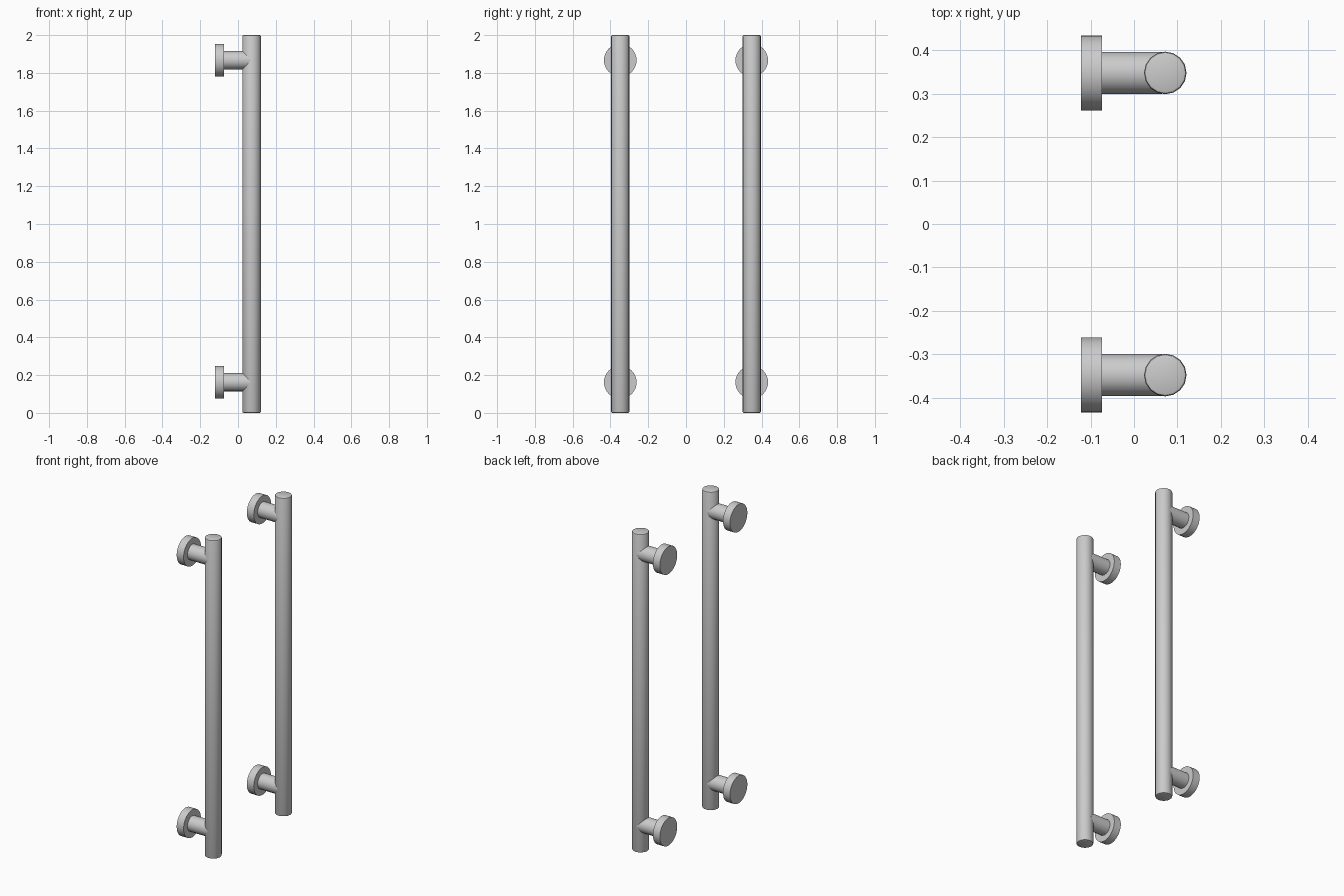
import bpy
from math import pi

if "Cube" in bpy.data.objects:
    bpy.data.objects.remove(bpy.data.objects["Cube"])

BAR_X, BAR_R = 0.072, 0.049
FLANGE_R, STEM_R = 0.0865, 0.0485


def cylinder(name, radius, length, location, sides, along_x=False, bevel=0):
    rotation = (0, pi / 2, 0) if along_x else (0, 0, 0)
    bpy.ops.mesh.primitive_cylinder_add(vertices=sides, radius=radius, depth=length,
                                        location=location, rotation=rotation)
    obj = bpy.context.object
    obj.name = name
    if bevel:
        # Bevel only the rims of the end caps
        mod = obj.modifiers.new("rim_bevel", 'BEVEL')
        mod.width = bevel
        mod.segments = 2
        mod.limit_method = 'ANGLE'
        mod.angle_limit = pi / 3
        bpy.ops.object.modifier_apply(modifier=mod.name)
    bpy.ops.object.shade_smooth_by_angle(angle=pi / 6)
    return obj


def along_x(name, radius, x0, x1, y, z, sides):
    return cylinder(name, radius, x1 - x0, ((x0 + x1) / 2, y, z), sides, True)


for side, y in (("near", -0.348), ("far", 0.348)):
    # Upright grab bar
    cylinder(f"{side}_bar", BAR_R, 2, (BAR_X, y, 1), 16, bevel=0.007)
    for level, z in (("lower", 0.162), ("upper", 1.867)):
        # Standoff stem running into the bar, and round mounting flange
        along_x(f"{side}_{level}_stem", STEM_R, -0.08, 0.065, y, z, 16)
        along_x(f"{side}_{level}_flange", FLANGE_R, -0.122, -0.074, y, z, 32)
